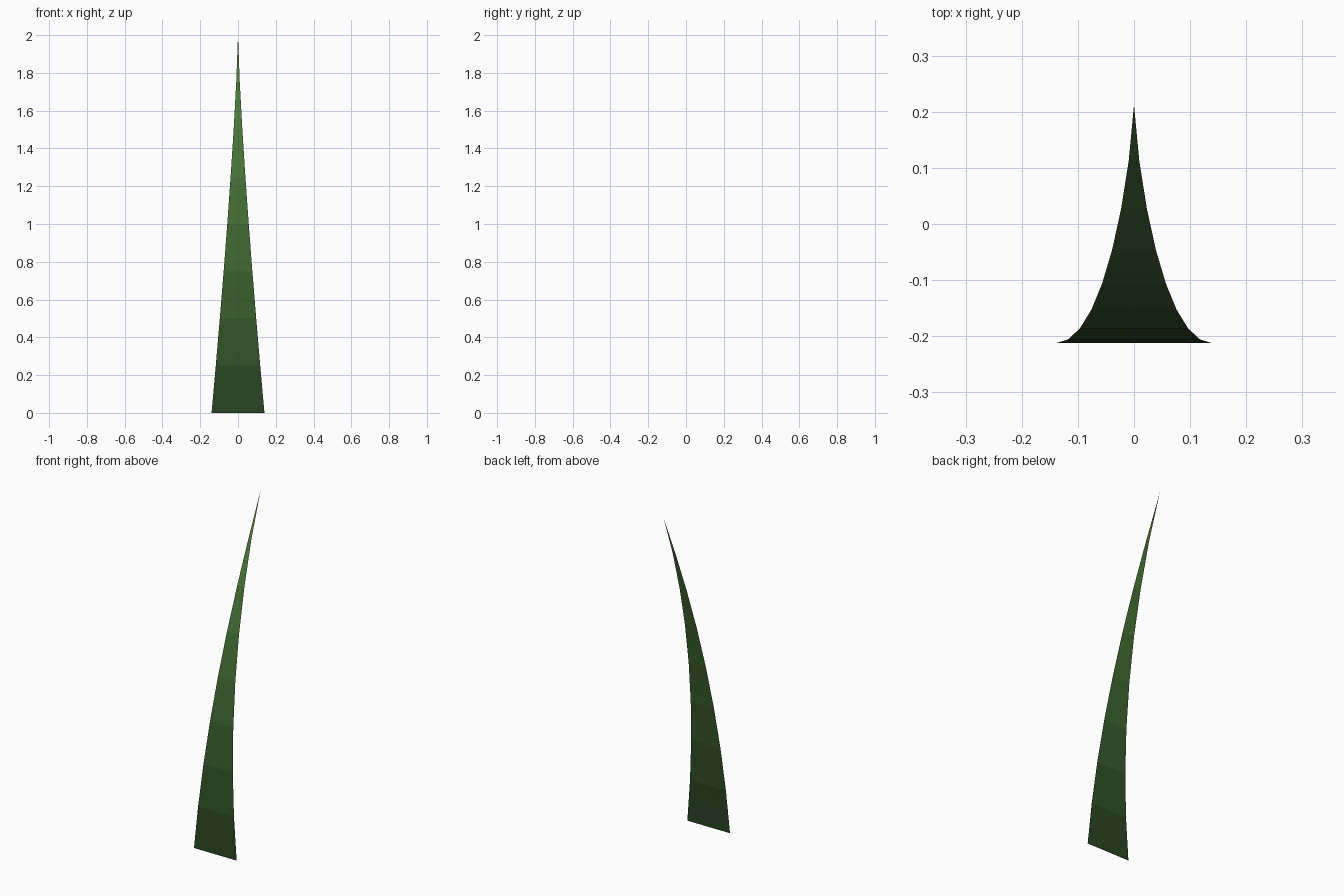
import bpy

if "Cube" in bpy.data.objects:
    bpy.data.objects.remove(bpy.data.objects["Cube"])

SEGMENTS = 8
HEIGHT, HALF_WIDTH, BEND = 2.0, 0.14, 0.425

# Blade: a flat tapering strip that leans back along a parabola
verts, faces = [], []
for i in range(SEGMENTS):
    t = i / SEGMENTS
    w = HALF_WIDTH * (1 - t) ** 1.3
    y = BEND * (t * t - 0.5)
    verts += [(-w, y, HEIGHT * t), (w, y, HEIGHT * t)]
verts.append((0, BEND / 2, HEIGHT))  # pointed tip
for i in range(SEGMENTS - 1):
    a = 2 * i
    faces.append((a, a + 1, a + 3, a + 2))
faces.append((2 * SEGMENTS - 2, 2 * SEGMENTS - 1, 2 * SEGMENTS))

mesh = bpy.data.meshes.new("grass_blade")
mesh.from_pydata(verts, [], faces)
blade = bpy.data.objects.new("grass_blade", mesh)
bpy.context.collection.objects.link(blade)

# Green that lightens from root to tip, one shade per segment
root, tip = (0.016, 0.05, 0.012), (0.085, 0.23, 0.05)
for i, poly in enumerate(mesh.polygons):
    t = (i + 0.5) / SEGMENTS
    mat = bpy.data.materials.new(f"green_{i}")
    mat.diffuse_color = (*[r + (e - r) * t for r, e in zip(root, tip)], 1)
    mat.use_nodes = True
    mat.node_tree.nodes["Principled BSDF"].inputs["Base Color"].default_value = mat.diffuse_color
    mesh.materials.append(mat)
    poly.material_index = i
    poly.use_smooth = True
